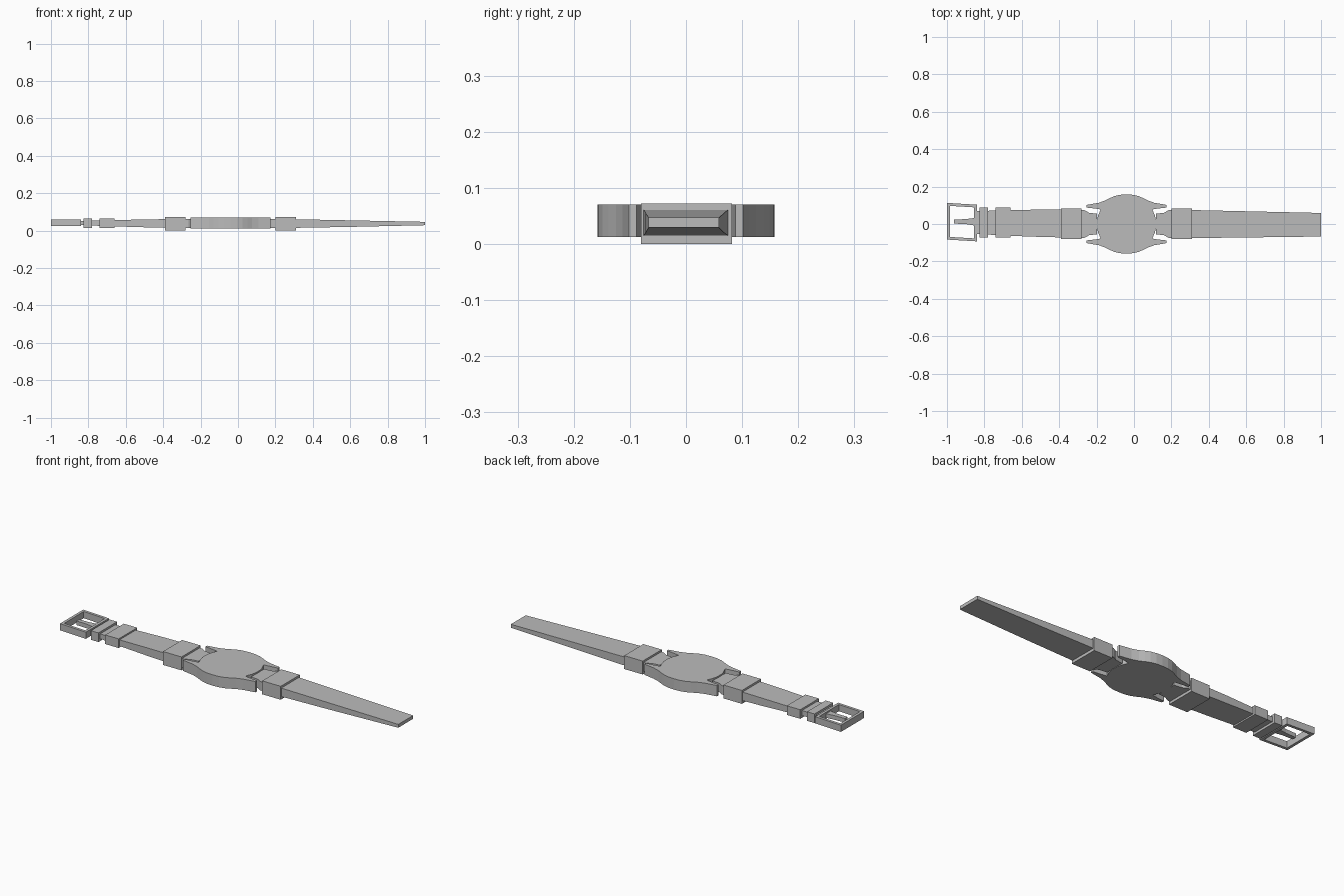
import bpy, bmesh

cube = bpy.data.objects.get("Cube")
if cube:
    bpy.data.objects.remove(cube, do_unlink=True)

grey = bpy.data.materials.new("plain grey")
grey.use_nodes = True
grey.diffuse_color = (0.5, 0.5, 0.5, 1)
grey.node_tree.nodes["Principled BSDF"].inputs["Base Color"].default_value = (0.5, 0.5, 0.5, 1)


def finish(name, bm):
    bmesh.ops.recalc_face_normals(bm, faces=bm.faces)
    mesh = bpy.data.meshes.new(name)
    bm.to_mesh(mesh)
    bm.free()
    mesh.materials.append(grey)
    obj = bpy.data.objects.new(name, mesh)
    bpy.context.collection.objects.link(obj)
    return obj


def loft(name, sections):
    """Rectangular bar through sections of (x, y centre, half width, z low, z high)."""
    bm = bmesh.new()
    rings = []
    for x, y, w, lo, hi in sections:
        corners = ((y - w, lo), (y + w, lo), (y + w, hi), (y - w, hi))
        rings.append([bm.verts.new((x, a, b)) for a, b in corners])
    for r, s in zip(rings, rings[1:]):
        for i in range(4):
            j = (i + 1) % 4
            bm.faces.new((r[i], r[j], s[j], s[i]))
    bm.faces.new(rings[0])
    bm.faces.new(rings[-1])
    return finish(name, bm)


def box(name, x0, x1, y, w, lo, hi):
    return loft(name, [(x0, y, w, lo, hi), (x1, y, w, lo, hi)])


def plate(name, outline, lo, hi):
    """Flat outline raised from lo to hi."""
    bm = bmesh.new()
    face = bm.faces.new([bm.verts.new((x, y, lo)) for x, y in outline])
    top = bmesh.ops.extrude_face_region(bm, geom=[face])["geom"]
    bmesh.ops.translate(bm, vec=(0, 0, hi - lo),
                        verts=[v for v in top if isinstance(v, bmesh.types.BMVert)])
    # Keep the base cap so the plate is closed
    if not face.is_valid:
        bm.faces.new([v for v in bm.verts if abs(v.co.z - lo) < 1e-6])
    return finish(name, bm)


# Watch case with four lugs, from one mirrored quarter outline
CX = -0.04
quarter = [(0, .158), (.035, .156), (.065, .149), (.09, .138), (.115, .125),
           (.15, .113), (.215, .102), (.215, .088), (.17, .083), (.138, .078),
           (.152, .045), (.158, .02)]
half = quarter + [(x, -y) for x, y in reversed(quarter)]
full = half + [(-x, y) for x, y in reversed(half[1:-1])]
plate("watch_case", [(CX + x, y) for x, y in full], .012, .07)

# Strap ends and loops on both sides of the case
for side, label in ((1, "left"), (-1, "right")):
    loft(label + "_strap_end", [(CX + side * x, 0, w, .014, .062)
                                for x, w in ((.157, .055), (.2, .06), (.225, .074), (.25, .074))])
    box(label + "_case_loop", CX + side * .24, CX + side * .35, .001, .081, 0, .072)

# Long tapering strap
loft("long_strap", [(.25, 0, .076, .014, .062), (.6, -.002, .07, .02, .055),
                    (1, -.004, .063, .029, .047)])

# Short strap with its two loops
loft("short_strap", [(-.33, .002, .075, .014, .062), (-.5, .004, .073, .018, .06),
                     (-.7, .006, .068, .024, .055), (-.845, .008, .06, .03, .052)])
box("wide_strap_loop", -.74, -.66, .008, .079, .015, .064)
box("narrow_strap_loop", -.825, -.78, .008, .079, .015, .064)

# Buckle frame, set a little askew, with its tongue
X0, X1, YC, W, T = -1, -.84, .01, .098, .015
frame = [box("buckle_outer_bar", X0, X0 + T, YC, W, .024, .06),
         box("buckle_inner_bar", X1 - T, X1, YC, W, .024, .06)]
for s, label in ((1, "back"), (-1, "front")):
    frame.append(box("buckle_%s_bar" % label, X0 + T, X1 - T, YC + s * (W - T / 2),
                     T / 2, .024, .06))
for obj in frame:
    for v in obj.data.vertices:
        v.co.y -= .06 * (v.co.x - (X0 + X1) / 2)
loft("buckle_tongue", [(-.962, .013, .011, .03, .052), (-.9, .013, .013, .03, .052),
                       (-.84, .012, .022, .03, .052)])
